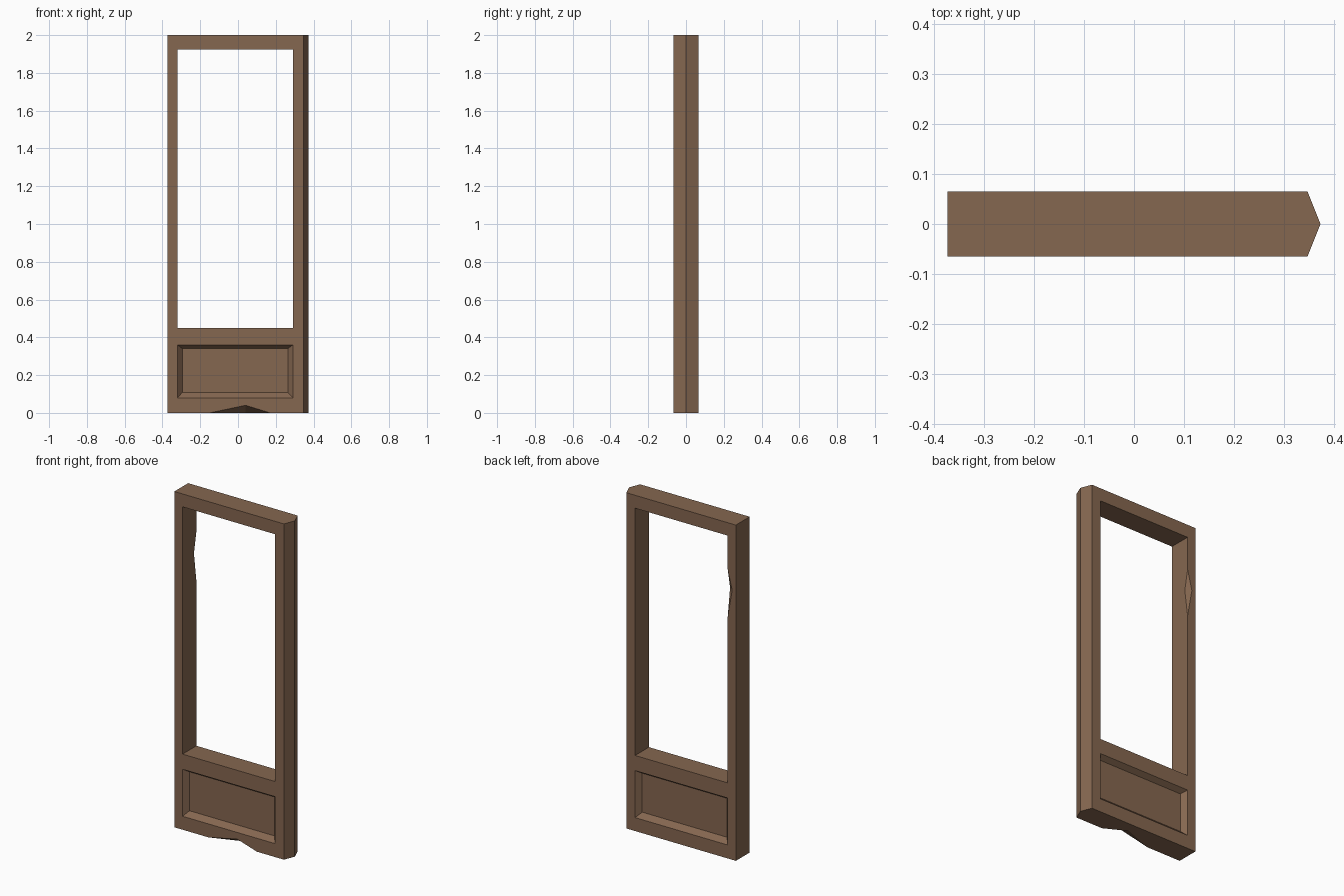
import bpy, bmesh
from mathutils import Vector

if "Cube" in bpy.data.objects:
    bpy.data.objects.remove(bpy.data.objects["Cube"])

wood = bpy.data.materials.new("brown_wood")
wood.diffuse_color = (0.235, 0.135, 0.08, 1)
wood.use_nodes = True
wood.node_tree.nodes["Principled BSDF"].inputs["Base Color"].default_value = wood.diffuse_color
D = 0.065  # half thickness


def hull(name, points):
    """Convex solid around a few points."""
    bm = bmesh.new()
    for p in points:
        bm.verts.new(p)
    bmesh.ops.convex_hull(bm, input=bm.verts)
    bmesh.ops.dissolve_limit(bm, angle_limit=0.001, verts=bm.verts, edges=bm.edges)
    bmesh.ops.recalc_face_normals(bm, faces=bm.faces)
    mesh = bpy.data.meshes.new(name)
    bm.to_mesh(mesh)
    bm.free()
    mesh.materials.append(wood)
    obj = bpy.data.objects.new(name, mesh)
    bpy.context.collection.objects.link(obj)
    return obj


def cut(target, cutter):
    cutter.hide_render = True
    bpy.context.view_layer.objects.active = target
    mod = target.modifiers.new("cut", 'BOOLEAN')
    mod.operation, mod.solver, mod.object = 'DIFFERENCE', 'EXACT', cutter
    bpy.ops.object.modifier_apply(modifier=mod.name)
    bpy.data.objects.remove(cutter)


def rect(x0, x1, z0, z1, y):
    return [(x, y, z) for x in (x0, x1) for z in (z0, z1)]


def chip(a, b, p, q, outside):
    """Wedge knocked out of the edge a-b, with a ridge from p to q."""
    p, q = Vector(p), Vector(q)
    return hull("chip_cutter", [a, b, p + (p - q) * 0.5, q + (q - p) * 0.5, outside])


# Door body: slab with a pointed right edge
plan = [(-0.374, -D), (0.348, -D), (0.374, 0), (0.348, D), (-0.374, D)]
door = hull("door_frame", [(x, y, z) for x, y in plan for z in (0, 2)])

# Tall opening
cut(door, hull("opening_cutter", rect(-0.32, 0.29, 0.45, 1.923, -0.2)
               + rect(-0.32, 0.29, 0.45, 1.923, 0.2)))

# Sloped recessed panel on both faces
for s in (-1, 1):
    cut(door, hull("panel_cutter",
                   rect(-0.295, 0.264, 0.108, 0.34, s * (D - 0.03))
                   + rect(-0.3325, 0.303, 0.066, 0.37, s * (D + 0.015))))

# Chips: front bottom edge, and back inner edge of the left stile
cut(door, chip((-0.15, -D, 0), (0.17, -D, 0), (0.04, -D, 0.04),
               (0.04, 0.005, 0), (0.01, -0.2, -0.2)))
cut(door, chip((-0.32, D, 1.435), (-0.32, D, 1.725), (-0.35, D, 1.605),
               (-0.32, D - 0.023, 1.605), (-0.2, 0.2, 1.58)))
